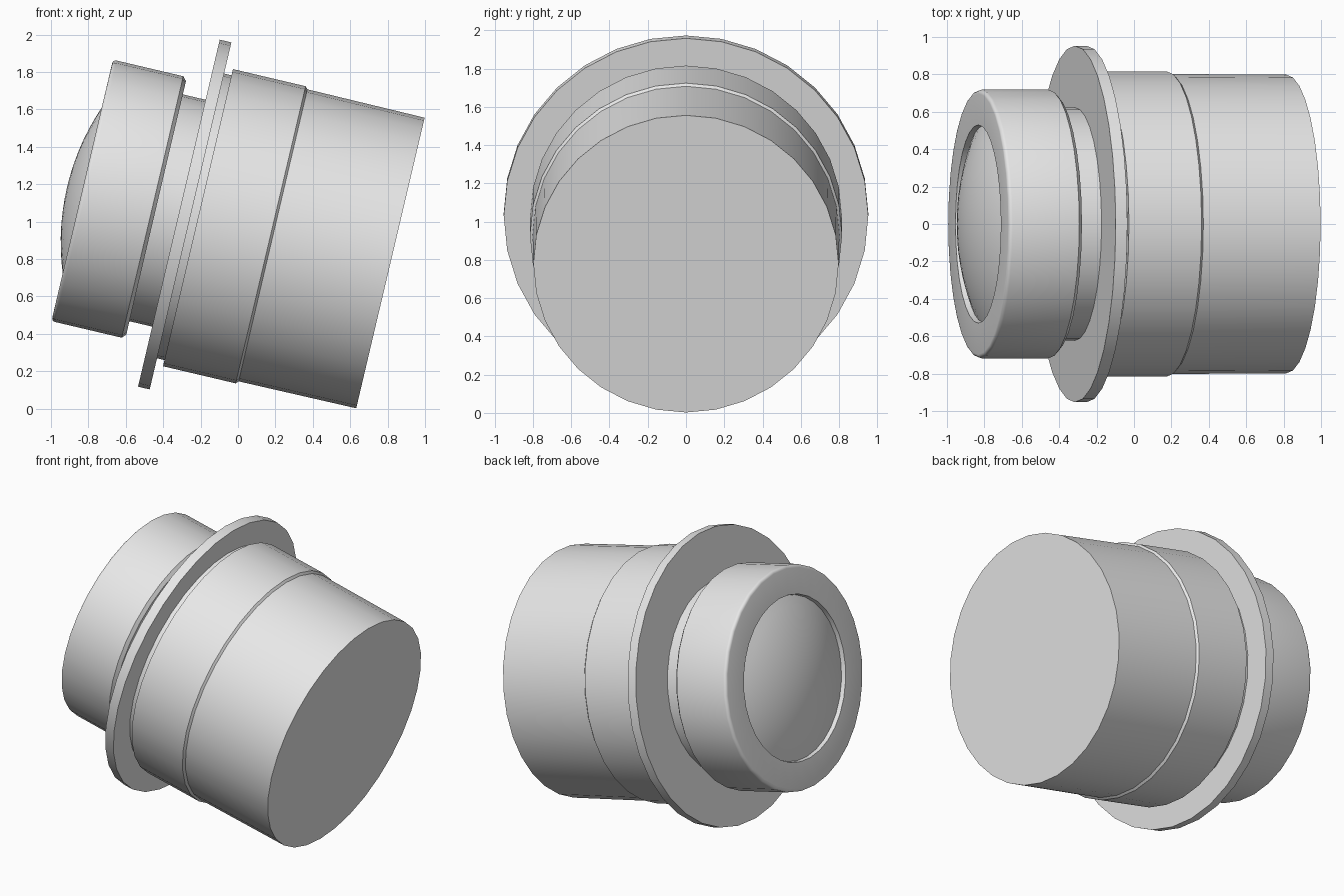
import bpy, bmesh, math

if "Cube" in bpy.data.objects:
    bpy.data.objects.remove(bpy.data.objects["Cube"])

SIDES = 32
TILT = math.radians(13.25)
REAR_CENTRE = (0.815, 0.0, 0.779)

grey = bpy.data.materials.new("light grey")
grey.diffuse_color = (0.8, 0.8, 0.8, 1.0)
grey.use_nodes = True
grey.node_tree.nodes["Principled BSDF"].inputs["Base Color"].default_value = grey.diffuse_color


def lathe(name, profile):
    """Revolve (position along axis, radius) points, listed rear to front."""
    bm = bmesh.new()
    rings = []
    for t, r in profile:
        if r == 0:
            rings.append([bm.verts.new((t, 0, 0))] * SIDES)
            continue
        ring = []
        for k in range(SIDES):
            a = 2 * math.pi * k / SIDES
            ring.append(bm.verts.new((t, r * math.cos(a), r * math.sin(a))))
        rings.append(ring)
    for a, b in zip(rings, rings[1:]):
        for k in range(SIDES):
            n = (k + 1) % SIDES
            corners = list(dict.fromkeys((a[k], b[k], b[n], a[n])))
            bm.faces.new(corners)
    mesh = bpy.data.meshes.new(name)
    bm.to_mesh(mesh)
    bm.free()
    mesh.materials.append(grey)
    obj = bpy.data.objects.new(name, mesh)
    bpy.context.collection.objects.link(obj)
    obj.location = REAR_CENTRE
    obj.rotation_euler = (0, TILT, 0)
    bpy.ops.object.select_all(action='DESELECT')
    obj.select_set(True)
    bpy.context.view_layer.objects.active = obj
    bpy.ops.object.shade_smooth_by_angle(angle=math.radians(30))
    return obj


# Rear barrel with its flat end
lathe("rear_barrel", [(0, 0), (0, 0.798), (-0.645, 0.802)])

# Slightly wider collar, chamfered towards the barrel
lathe("collar", [(-0.645, 0.79), (-0.645, 0.802), (-0.658, 0.816),
                 (-1.057, 0.816), (-1.057, 0.782)])

# Short neck behind the flange, and the thin flange disc
lathe("flange_neck", [(-1.057, 0.782), (-1.098, 0.782)])
lathe("flange", [(-1.098, 0.782), (-1.098, 0.953),
                 (-1.162, 0.953), (-1.162, 0.623)])

# Narrow neck between the flange and the front ring
lathe("front_neck", [(-1.162, 0.623), (-1.287, 0.623)])

# Front ring: chamfered back edge, rounded front edge, shallow bore
edge = 0.02
fillet = [(-1.673 - edge * math.sin(a), 0.698 + edge * math.cos(a))
          for a in (math.pi / 2 * i / 4 for i in range(5))]
lathe("front_ring", [(-1.287, 0.623), (-1.287, 0.696), (-1.307, 0.718)]
      + fillet + [(-1.693, 0.53), (-1.66, 0.525)])

# Shallow domed button set inside the ring
R = 1.29
steps = 8
top = math.asin(0.525 / R)
dome = [(-1.776 + R * (1 - math.cos(a)), R * math.sin(a))
        for a in (top * (1 - i / steps) for i in range(steps))]
lathe("dome", dome + [(-1.776, 0)])
